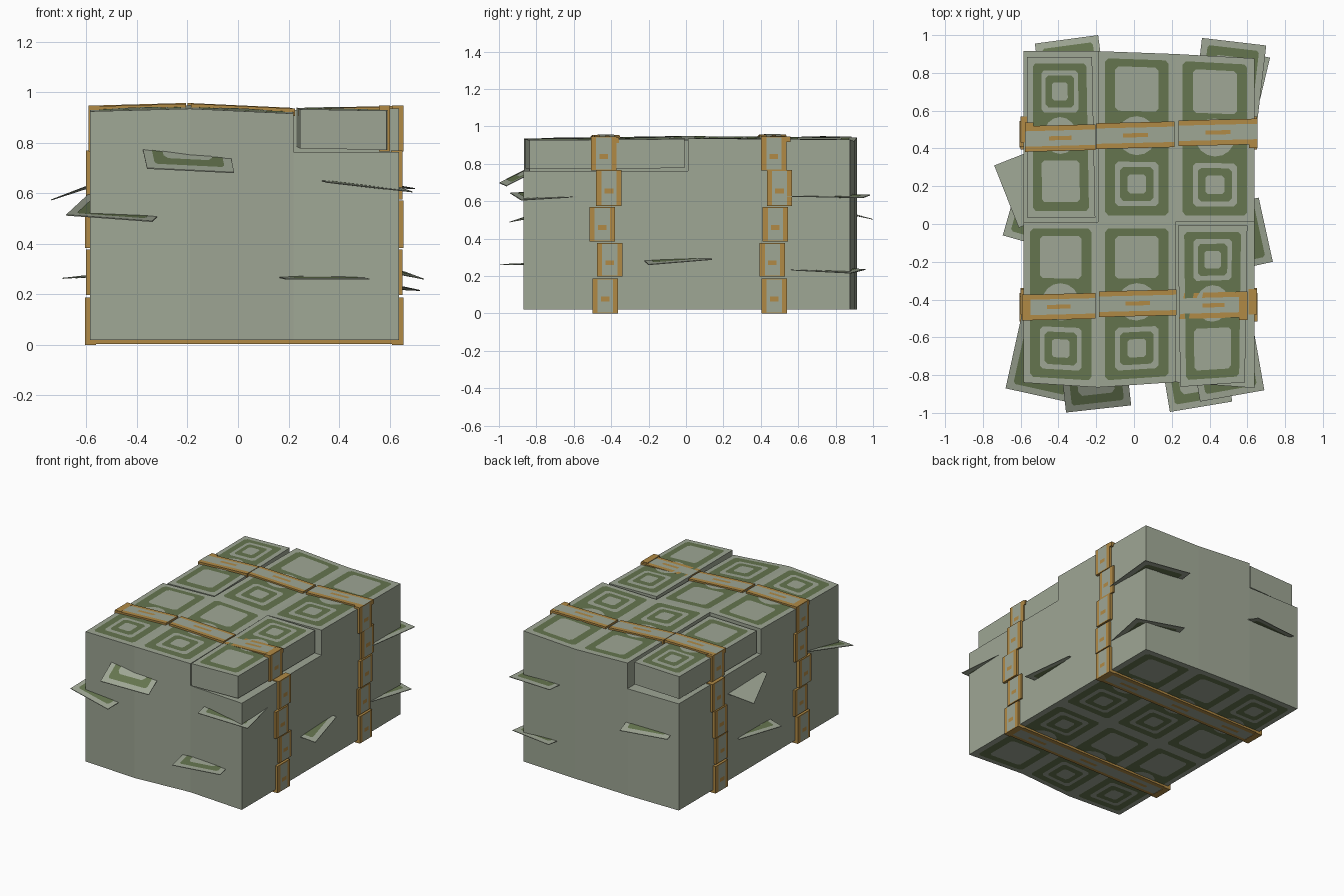
import bpy, math
from mathutils import Vector as V

if "Cube" in bpy.data.objects:
    bpy.data.objects.remove(bpy.data.objects["Cube"])


def material(name, rgb):
    m = bpy.data.materials.new(name)
    m.diffuse_color = (*rgb, 1)
    m.use_nodes = True
    m.node_tree.nodes["Principled BSDF"].inputs["Base Color"].default_value = m.diffuse_color
    return m


MATS = [material("pale_paper", (0.345, 0.385, 0.300)),
        material("green_ink", (0.130, 0.178, 0.078)),
        material("tan_band", (0.440, 0.255, 0.060))]
PAPER, INK, BAND = 0, 1, 2


class Part:
    """Collects flat faces and turns them into one object."""
    def __init__(self):
        self.v, self.f, self.m = [], [], []

    def face(self, pts, mat):
        i = len(self.v)
        self.v += [tuple(p) for p in pts]
        self.f.append(list(range(i, i + len(pts))))
        self.m.append(mat)

    def slab(self, quad, drop, mat):
        low = [p + drop for p in quad]
        self.face(quad, mat)
        self.face(low[::-1], mat)
        for i in range(4):
            j = (i + 1) % 4
            self.face([quad[i], low[i], low[j], quad[j]], mat)

    def plate(self, quad, uv, mat, level):
        a, b, c, d = quad
        n = (b - a).cross(d - a).normalized() * (0.0018 * level)
        self.face([(a * (1 - s) + b * s) * (1 - t) + (d * (1 - s) + c * s) * t + n
                   for s, t in uv], mat)

    def build(self, name):
        me = bpy.data.meshes.new(name)
        me.from_pydata(self.v, [], self.f)
        for m in MATS:
            me.materials.append(m)
        for p, k in zip(me.polygons, self.m):
            p.material_index = k
        ob = bpy.data.objects.new(name, me)
        bpy.context.collection.objects.link(ob)
        return ob


def rect(s0, s1, t0, t1, c=0.0, d=0.0):
    """Rectangle with cut corners in quad coordinates."""
    if c == 0:
        return [(s0, t0), (s1, t0), (s1, t1), (s0, t1)]
    return [(s0 + c, t0), (s1 - c, t0), (s1, t0 + d), (s1, t1 - d),
            (s1 - c, t1), (s0 + c, t1), (s0, t1 - d), (s0, t0 + d)]


def square(t, half, c=0.04):
    k = 0.41 / 0.88
    return rect(0.5 - half, 0.5 + half, t - half * k, t + half * k, c, c * k)


def bill_print(part, quad, ringed_far):
    """Printed face of a note: frame, two windows, one ringed, and a round middle."""
    part.plate(quad, rect(0.09, 0.91, 0.04, 0.96, 0.04, 0.02), INK, 1)
    for t, ringed in ((0.225, not ringed_far), (0.785, ringed_far)):
        part.plate(quad, square(t, 0.28), PAPER, 2)
        if ringed:
            part.plate(quad, square(t, 0.215), INK, 3)
            part.plate(quad, square(t, 0.12, 0.03), PAPER, 4)
    ring = [(0.5 + 0.25 * math.cos(a), 0.51 + 0.115 * math.sin(a))
            for a in (i * math.tau / 16 for i in range(16))]
    part.plate(quad, ring, PAPER, 2)


# Grid of six stacks, with a gently uneven outline and top
XS = [-0.585, -0.19, 0.22, 0.637]
YS = [[-0.84, -0.865, -0.837, -0.868], [0.01, 0.01, 0.01, 0.01], [0.915, 0.915, 0.90, 0.877]]
FX = [0.937, 0.948, 0.928, 0.936]


def height(x, y):
    i = 0 if x < XS[1] else 1 if x < XS[2] else 2
    k = (x - XS[i]) / (XS[i + 1] - XS[i])
    return FX[i] * (1 - k) + FX[i + 1] * k - (0.016 * -y if y < 0 else 0.008 * y)


stack = Part()
RINGED_FAR = {(0, 0): False, (1, 0): False, (2, 0): True,
              (0, 1): True, (1, 1): False, (2, 1): False}
for (i, j), far in RINGED_FAR.items():
    xy = [(XS[i], YS[j][i]), (XS[i + 1], YS[j][i + 1]),
          (XS[i + 1], YS[j + 1][i + 1]), (XS[i], YS[j + 1][i])]
    low = (i, j) in ((2, 0), (0, 1))
    eps = 1e-5
    top = [V((x, y, 0.762 if low else height(x - eps if k in (1, 2) else x, y)))
           for k, (x, y) in enumerate(xy)]
    bot = [V((x, y, 0.02)) for x, y in xy]
    stack.face(top, PAPER)
    stack.face(bot[::-1], PAPER)
    for a in range(4):
        b = (a + 1) % 4
        stack.face([top[a], bot[a], bot[b], top[b]], PAPER)
    if not low:
        bill_print(stack, top, far)
    bill_print(stack, [bot[1], bot[0], bot[3], bot[2]], far)
stack.build("note_stack")

# Two loose bundles sitting in the corner gaps
for name, q, far in (
        ("loose_bundle_front", [V((0.245, -0.862, 0.932)), V((0.587, -0.838, 0.926)),
                                V((0.600, -0.008, 0.932)), V((0.232, -0.008, 0.938))], True),
        ("loose_bundle_back", [V((-0.567, 0.035, 0.930)), V((-0.205, 0.035, 0.938)),
                               V((-0.222, 0.885, 0.945)), V((-0.567, 0.885, 0.935))], True)):
    bundle = Part()
    bundle.slab(q, V((0, 0, -0.155)), PAPER)
    bill_print(bundle, q, far)
    bundle.build(name)


# Paper bands: short tan slabs with a pale middle and a small mark
def band(part, quad, drop, mark=0.16):
    part.slab(quad, drop, BAND)
    part.plate(quad, rect(0.2, 0.8, 0, 1), PAPER, 1)
    part.plate(quad, rect(0.42, 0.58, 0.5 - mark, 0.5 + mark), BAND, 2)


LAYERS = [(0.0, 0.187), (0.197, 0.377), (0.384, 0.570), (0.574, 0.768), (0.765, 0.946)]
BANDS = {
    "front_band": ([-0.432, -0.408, -0.448, -0.412, -0.44],
                   [(-0.592, -0.205, -0.438), (-0.185, 0.225, -0.42), (0.238, 0.602, -0.43)],
                   (-0.592, 0.602)),
    "back_band": ([0.472, 0.462, 0.478, 0.50, 0.47],
                  [(-0.577, -0.205, 0.455), (-0.20, 0.215, 0.47), (0.235, 0.655, 0.485)],
                  (-0.577, 0.655))}
for name, (side_y, tops, top_x) in BANDS.items():
    part = Part()
    # sides
    for sx in (-1, 1):
        for k, ((z0, z1), yc) in enumerate(zip(LAYERS, side_y)):
            x = 0.655 - 0.005 * (k % 2) if sx > 0 else -0.606 + 0.005 * (k % 2)
            if k == 4:
                x = top_x[1] if sx > 0 else top_x[0]
            w = 0.068 * sx
            band_quad = [V((x, yc - w, z0)), V((x, yc + w, z0)),
                         V((x, yc + w, z1)), V((x, yc - w, z1))]
            part.slab(band_quad, V((-sx * 0.045, 0, 0)), BAND)
            part.plate(band_quad, rect(0.2, 0.8, 0.03, 0.97), PAPER, 1)
            part.plate(band_quad, rect(0.33, 0.67, 0.34, 0.48), BAND, 2)
    # top
    for x0, x1, yc in tops:
        z0, z1 = height(x0, yc) + 0.013, height(x1, yc) + 0.013
        w, t = 0.068, 0.005
        band(part, [V((x1, yc - w + t, z1)), V((x1, yc + w + t, z1)),
                    V((x0, yc + w - t, z0)), V((x0, yc - w - t, z0))][0:4], V((0, 0, -0.03)))
    # underside
    yc = side_y[0]
    for x0, x1 in ((-0.606, -0.19), (-0.19, 0.22), (0.22, 0.655)):
        band(part, [V((x0, yc - 0.068, 0.004)), V((x0, yc + 0.068, 0.004)),
                    V((x1, yc + 0.068, 0.004)), V((x1, yc - 0.068, 0.004))], V((0, 0, 0.03)))
    part.build(name)

# Stray notes poking out: two outer corners, then rise per unit going inward
STRAYS = [
    ((-0.36, -0.998, 0.70), (-0.015, -0.96, 0.683), 0.5),
    ((-0.68, -0.87, 0.515), (-0.34, -0.945, 0.49), 0.2),
    ((0.35, -0.94, 0.645), (0.69, -0.88, 0.607), 0.06),
    ((0.19, -0.995, 0.262), (0.52, -0.94, 0.262), 0.04),
    ((0.735, -0.20, 0.262), (0.66, 0.14, 0.29), 0.2),
    ((0.70, 0.945, 0.620), (0.36, 0.985, 0.635), 0.02),
    ((0.72, 0.88, 0.217), (0.385, 0.96, 0.237), 0.05),
    ((-0.19, 1.0, 0.505), (-0.525, 0.955, 0.515), 0.25),
    ((-0.60, 0.27, 0.275), (-0.695, -0.06, 0.265), 0.06),
    ((-0.74, 0.31, 0.575), (-0.61, -0.02, 0.625), 0.3)]
for k, (a, b, rise) in enumerate(STRAYS):
    a, b = V(a), V(b)
    if k == 9:                       # keep the corner order running around the stack
        inward = V((b.y - a.y, a.x - b.x, 0)) * -1
    else:
        inward = V((a.y - b.y, b.x - a.x, 0))
    inward = inward.normalized() * 0.42
    inward.z = rise * 0.42
    quad = [a, b, b + inward, a + inward]
    if k == 9:
        quad = [b, a, a + inward, b + inward]
    part = Part()
    part.slab(quad, V((0, 0, -0.004)), PAPER)
    under = [p - V((0, 0, 0.004)) for p in (quad[1], quad[0], quad[3], quad[2])]
    for q in (quad, under):
        part.plate(q, rect(0.1, 0.9, 0.08, 1, 0.03, 0.03), INK, 1)
        part.plate(q, rect(0.22, 0.78, 0.19, 0.75, 0.05, 0.05), PAPER, 2)
    part.build("stray_note_%d" % (k + 1))
